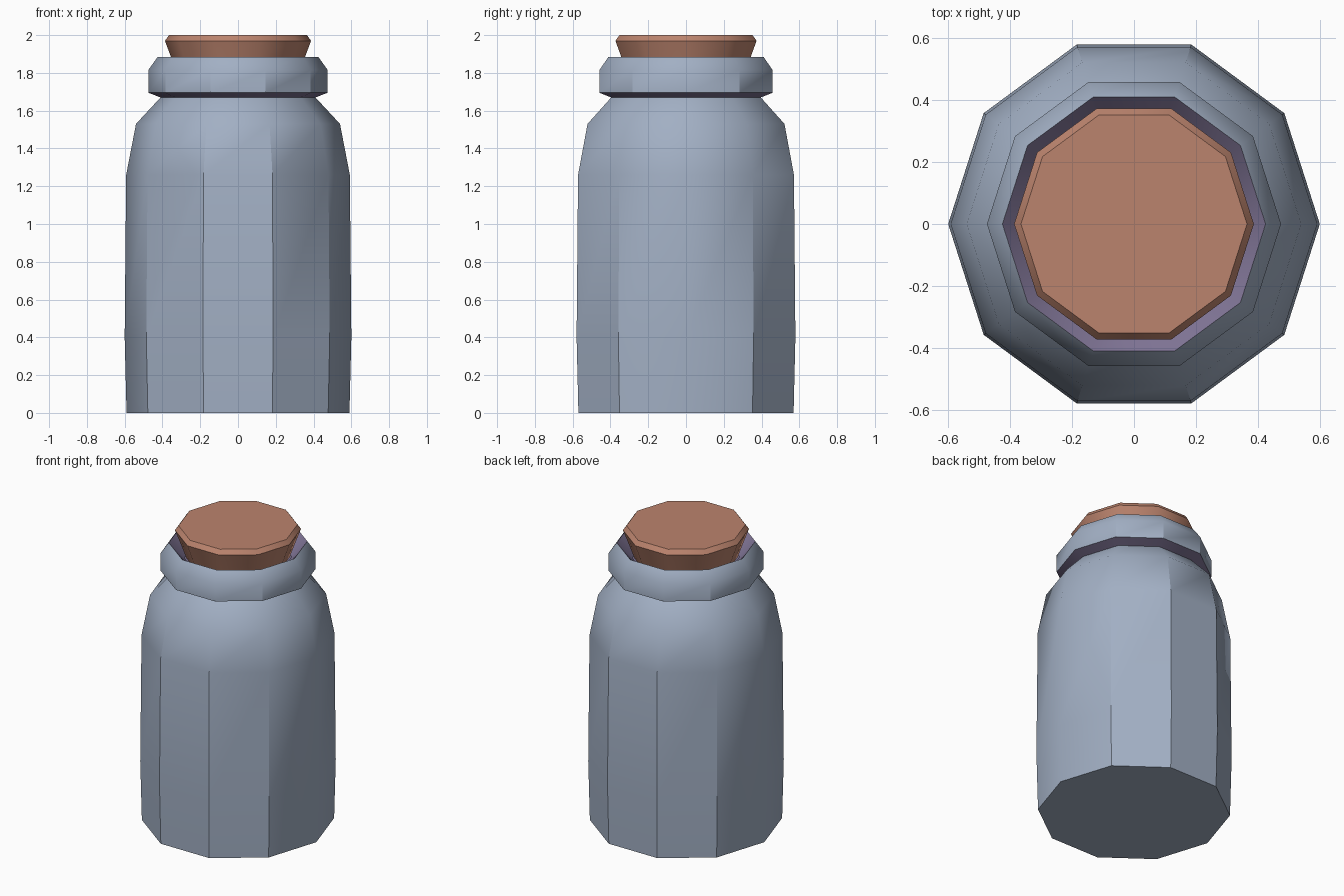
import bpy, bmesh, math

if "Cube" in bpy.data.objects:
    bpy.data.objects.remove(bpy.data.objects["Cube"])

SIDES = 10
Y_STRETCH = 1.015


def material(name, colour):
    m = bpy.data.materials.new(name)
    m.diffuse_color = (*colour, 1)
    m.use_nodes = True
    m.node_tree.nodes["Principled BSDF"].inputs["Base Color"].default_value = m.diffuse_color
    return m


glass = material("blue_grey_glaze", (0.36, 0.43, 0.55))
lining = material("dusky_purple", (0.22, 0.18, 0.31))
cork = material("cork_brown", (0.50, 0.23, 0.155))


def lathe(name, profile, mats, band_mats=None):
    """Revolve (radius, z) points into a ten-sided solid with capped ends."""
    bm = bmesh.new()
    rings = []
    for r, z in profile:
        rings.append([bm.verts.new((r * math.cos(math.tau * i / SIDES),
                                    r * math.sin(math.tau * i / SIDES) * Y_STRETCH, z))
                      for i in range(SIDES)])
    for k in range(len(rings) - 1):
        a, b = rings[k], rings[k + 1]
        for i in range(SIDES):
            j = (i + 1) % SIDES
            f = bm.faces.new((a[i], a[j], b[j], b[i]))
            f.material_index = (band_mats or {}).get(k, 0)
    bm.faces.new(rings[0][::-1])
    top = bm.faces.new(rings[-1])
    top.material_index = (band_mats or {}).get(len(rings) - 2, 0)
    mesh = bpy.data.meshes.new(name)
    bm.to_mesh(mesh)
    bm.free()
    for m in mats:
        mesh.materials.append(m)
    ob = bpy.data.objects.new(name, mesh)
    bpy.context.collection.objects.link(ob)
    bpy.ops.object.select_all(action='DESELECT')
    ob.select_set(True)
    bpy.context.view_layer.objects.active = ob
    bpy.ops.object.shade_smooth_by_angle(angle=math.radians(35.6))
    return ob


# Jar: body, shoulder, collar with purple underside, purple mouth
lathe("jar", [(0.59, 0), (0.60, 0.40), (0.592, 1.26), (0.54, 1.53),
              (0.41, 1.67), (0.475, 1.695), (0.475, 1.815),
              (0.425, 1.885), (0.33, 1.78)],
      [glass, lining], {4: 1, 7: 1})

# Stopper: tapered plug with a bevelled top
lathe("stopper", [(0.315, 1.775), (0.355, 1.885), (0.387, 1.97), (0.365, 2.0)],
      [cork])
